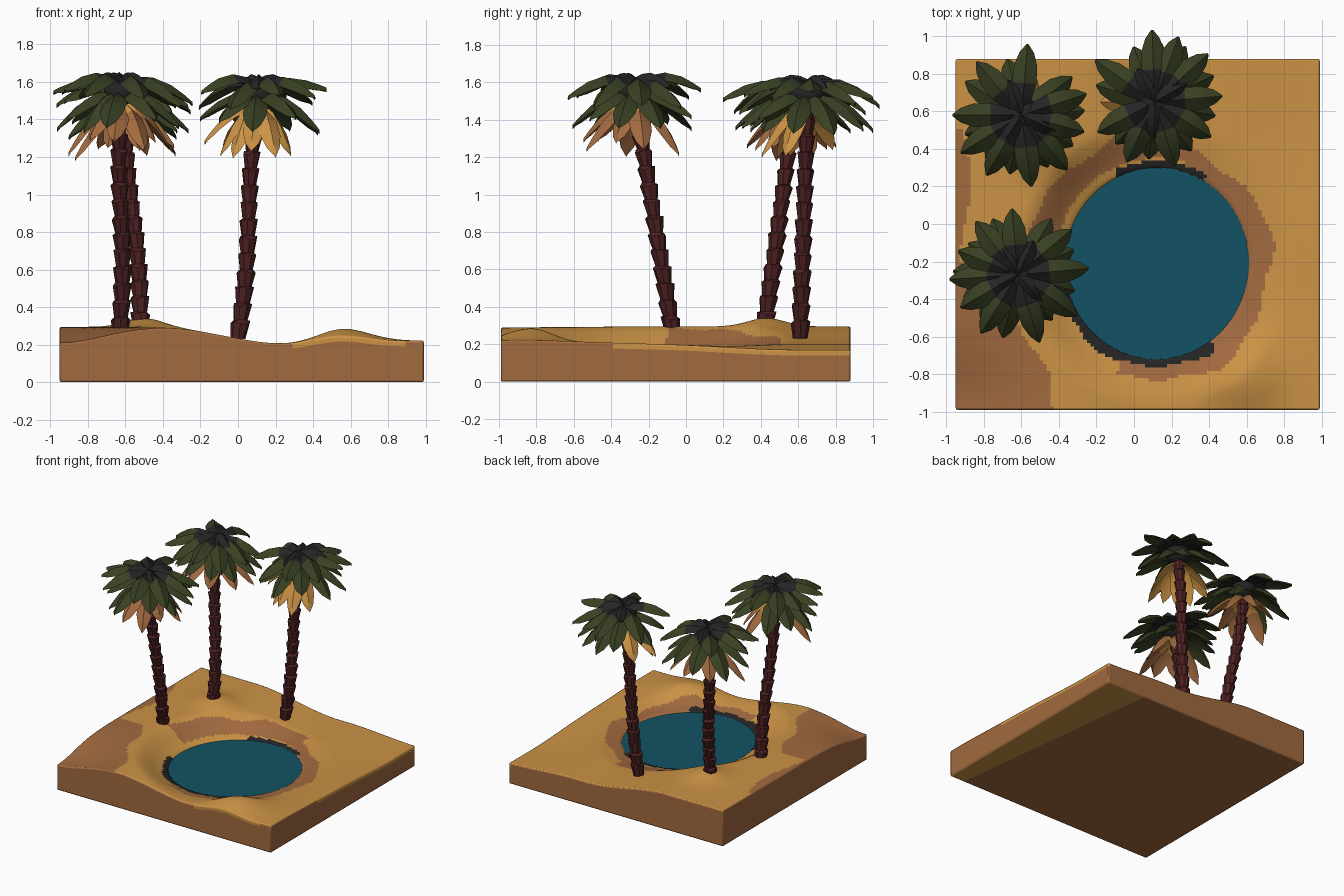
import bpy, bmesh, math, random
from mathutils import Vector

random.seed(4)
if "Cube" in bpy.data.objects:
    bpy.data.objects.remove(bpy.data.objects["Cube"])


def material(name, red, green, blue):
    mat = bpy.data.materials.new(name)
    mat.use_nodes = True
    mat.diffuse_color = (red, green, blue, 1)
    mat.node_tree.nodes["Principled BSDF"].inputs["Base Color"].default_value = (red, green, blue, 1)
    return mat


TAN = material("tan sand", .6, .29, .06)
BROWN = material("brown sand", .36, .145, .05)
BLACK = material("charcoal", .018, .018, .019)
GREEN = material("palm green", .04, .052, .016)
BARK = material("dark red bark", .075, .015, .016)
WATER = material("teal water", .006, .085, .125)


def make_object(name, bm, mats, smooth_angle=None):
    bmesh.ops.recalc_face_normals(bm, faces=bm.faces)
    mesh = bpy.data.meshes.new(name)
    bm.to_mesh(mesh)
    bm.free()
    for mat in mats:
        mesh.materials.append(mat)
    obj = bpy.data.objects.new(name, mesh)
    bpy.context.collection.objects.link(obj)
    if smooth_angle:
        bpy.ops.object.select_all(action="DESELECT")
        obj.select_set(True)
        bpy.context.view_layer.objects.active = obj
        bpy.ops.object.shade_smooth_by_angle(angle=math.radians(smooth_angle))
    return obj


def ease(start, end, value):
    t = min(1, max(0, (value - start) / (end - start)))
    return t * t * (3 - 2 * t)


def hump(x, y, cx, cy, size):
    return math.exp(-((x - cx) ** 2 + (y - cy) ** 2) / size ** 2)


# Sand slab: dune height and colour rules
POOL = Vector((.12, -.21))


def pool_polar(x, y):
    dx, dy = x - POOL.x, y - POOL.y
    return math.hypot(dx, dy / 1.04), math.degrees(math.atan2(dy, dx))


def sand_height(x, y):
    r, _ = pool_polar(x, y)
    dune = .2 + .095 * ease(.3, -.45, x)
    dune -= .085 * hump(x, y, -.95, -.99, .32)
    dune += .085 * hump(x, y, .56, -.82, .22)
    dune += .045 * hump(x, y, -.5, .43, .14)
    dune += .02 * ease(.6, 1, x) * ease(0, -.9, y)
    dune -= .03 * ease(.4, 1, x) * ease(-.2, .6, y)
    return .1 + .07 * ease(.44, .5, r) + (dune - .17) * ease(.47, .75, r)


def sand_colour(x, y):
    r, a = pool_polar(x, y)
    wobble = .02 * math.sin(math.radians(a * 5)) + .012 * math.sin(math.radians(a * 11))
    if (-165 < a < -55 and r < .535 + wobble / 2) or (60 < a < 115 and r < .525):
        return 2
    if r < .61 + wobble and -110 < a < 75:
        return 1
    if .54 < r < .68 + wobble and 75 <= a < 170:
        return 1
    if y < -.2 and x < -.68 - .4 * (y + .3) + .03 * math.sin(y * 14):
        return 1
    return 1 if x < -.9 + .03 * math.sin(y * 7) and y < .5 else 0


bm = bmesh.new()
bmesh.ops.create_grid(bm, x_segments=100, y_segments=100, size=1)
for v in bm.verts:
    v.co.x = .02 + v.co.x * .97
    v.co.y = -.055 + v.co.y * .935
    v.co.z = sand_height(v.co.x, v.co.y)
for f in bm.faces:
    c = f.calc_center_median()
    f.material_index = sand_colour(c.x, c.y)


def extrude_down(edges, lower):
    geom = bmesh.ops.extrude_edge_only(bm, edges=edges)["geom"]
    for v in geom:
        if isinstance(v, bmesh.types.BMVert):
            v.co.z = lower(v.co)
    for f in geom:
        if isinstance(f, bmesh.types.BMFace):
            f.material_index = 1
    faces = [g for g in geom if isinstance(g, bmesh.types.BMFace)]
    return faces, [g for g in geom if isinstance(g, bmesh.types.BMEdge) and g.is_boundary]


rim = [e for e in bm.edges if e.is_boundary]
upper_wall, rim = extrude_down(rim, lambda co: co.z - .03)
for f in upper_wall:
    c = f.calc_center_median()
    if (c.x > .98 and c.y > -.4) or (c.y < -.98 and .3 < c.x < .9):
        f.material_index = 0
_, rim = extrude_down(rim, lambda co: 0)
base = bmesh.ops.contextual_create(bm, geom=rim)["faces"]
for f in base:
    f.material_index = 1
cut = base + [e for f in base for e in f.edges] + [v for f in base for v in f.verts]
bmesh.ops.bisect_plane(bm, geom=cut, plane_co=(.74, 0, 0), plane_no=(1, .12, 0))
for f in bm.faces:
    c = f.calc_center_median()
    if c.z < .001 and c.x > .75:
        f.material_index = 0
slab = make_object("sand_slab", bm, [TAN, BROWN, BLACK], 40)
bevel = slab.modifiers.new("soft edges", "BEVEL")
bevel.width = .01
bevel.segments = 2
bevel.angle_limit = math.radians(55)

# Pool water
bm = bmesh.new()
bmesh.ops.create_circle(bm, cap_ends=True, segments=64, radius=1)
for v in bm.verts:
    v.co = (POOL.x + v.co.x * .5, POOL.y + v.co.y * .52, .164)
make_object("pool_water", bm, [WATER])


def bridge(bm, rings, mats):
    """Skin a list of point rings into a closed tube."""
    loops = [[bm.verts.new(p) for p in ring] for ring in rings]
    n = len(loops[0])
    for a, b, mat in zip(loops, loops[1:], mats):
        for i in range(n):
            bm.faces.new((a[i], a[(i + 1) % n], b[(i + 1) % n], b[i])).material_index = mat
    for end, mat in ((loops[0], mats[0]), (loops[-1], mats[-1])):
        bm.faces.new(end).material_index = mat


def trunk(name, foot, top, segments=14, sides=8):
    bm = bmesh.new()
    rings = []
    for i in range(segments * 2):
        t = ((i + 1) // 2 + (.12 if i % 2 == 0 and i else 0)) / segments
        centre = foot.lerp(top, t)
        centre.x += .012 * math.sin(t * 6)
        radius = (.053 if i % 2 else .039) - .007 * t
        turn = (i // 2) * .5
        ring = []
        for k in range(sides):
            a = math.tau * k / sides + turn
            tooth = random.uniform(-.012, .012) if i % 2 else 0
            ring.append(centre + Vector((math.cos(a) * radius, math.sin(a) * radius, tooth)))
        rings.append(ring)
    bridge(bm, rings, [0] * len(rings))
    make_object(name, bm, [BARK], 25)


# Leaf outline: fraction along the blade, relative half width
BLADE = [(0, .3), (.2, .65), (.45, 1), (.7, .95), (.88, .6), (1, .08)]


def leaf(bm, root, angle, length, width, lift, drop, tip_mat, root_mat):
    a = math.radians(angle)
    out, side = Vector((math.cos(a), math.sin(a), 0)), Vector((-math.sin(a), math.cos(a), 0))
    rings, mats = [], []
    for t, w in BLADE:
        mid = root + out * length * t + Vector((0, 0, lift * math.sin(t * math.pi) - drop * t ** 1.7))
        edge, sag = side * width * w, Vector((0, 0, .035 * w))
        rings.append([mid + edge - sag, mid + Vector((0, 0, .012)), mid - edge - sag, mid - Vector((0, 0, .012))])
        mats.append(root_mat if t < .4 else tip_mat)
    bridge(bm, rings, mats)


def crown(name, centre, angles, dry_angles):
    bm = bmesh.new()
    # dark heart
    heart = bmesh.ops.create_icosphere(bm, subdivisions=2, radius=.1)["verts"]
    for v in heart:
        v.co = centre + Vector((v.co.x, v.co.y, v.co.z * .75 - .03))
    for f in bm.faces:
        f.material_index = 1
    # upper and middle green fronds
    for i, a in enumerate(angles):
        leaf(bm, centre + Vector((0, 0, .01)), a, random.uniform(.34, .39), .065,
             random.uniform(.03, .06), random.uniform(.02, .13), 0, 1)
        leaf(bm, centre - Vector((0, 0, .06)), a + 19, random.uniform(.3, .35), .065,
             .04, random.uniform(.1, .19), 0, 0)
    # small top tuft
    for a in angles[::3]:
        leaf(bm, centre + Vector((0, 0, .035)), a + 25, .2, .05, .035, .04, 1, 1)
    # hanging dry fronds
    for a in dry_angles:
        leaf(bm, centre - Vector((0, 0, .11)), a, random.uniform(.2, .29), .06,
             .03, random.uniform(.17, .26), 2 if name != "back_palm_crown" else 3, 3)
    make_object(name, bm, [GREEN, BLACK, BROWN, TAN], 35)


# Three palms: foot, crown centre, frond directions, dry frond directions
PALMS = {
    "front_palm": ((-.63, -.07, .25), (-.62, -.27, 1.58),
                   (95, 128, 158, 184, 210, 238, 288, 325, 5, 40),
                   (190, 230, 262, 295, 330, 10, 60)),
    "left_palm": ((-.52, .42, .28), (-.6, .58, 1.55),
                  (85, 18, 345, 310, 278, 240, 212, 180, 130),
                  (20, 75, 130, 200, 250, 290, 335)),
    "back_palm": ((0, .61, .23), (.11, .65, 1.57),
                  (92, 70, 42, 5, 328, 288, 245, 208, 145),
                  (145, 180, 205, 230, 260, 290, 325)),
}
for name, (foot, top, green, dry) in PALMS.items():
    top = Vector(top)
    trunk(name + "_trunk", Vector(foot), top - Vector((0, 0, .08)))
    crown(name + "_crown", top, green, dry)
